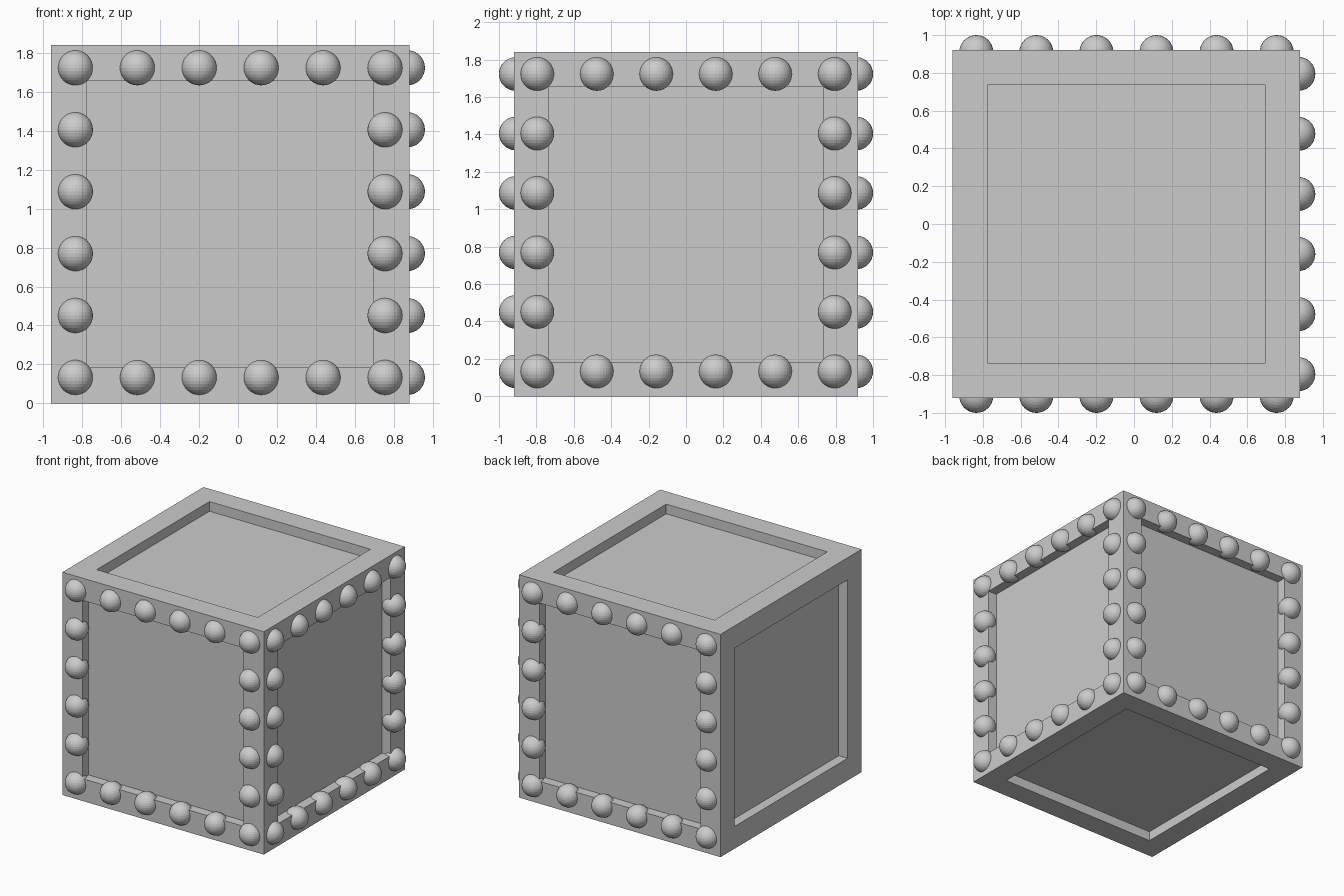
import bpy, bmesh
from mathutils import Vector, Matrix

if "Cube" in bpy.data.objects:
    bpy.data.objects.remove(bpy.data.objects["Cube"])

SIZE, CX = 1.84, -0.04        # box edge and its centre in x
H = SIZE / 2
BORDER, DEPTH = 0.26, 0.08    # frame width and panel recess
R, SINK = 0.09, 0.01          # stud radius and how far its centre is sunk
N, HALF = 6, 0.795            # studs per edge and half span of the ring
CENTRE = Vector((CX, 0, H))


def add_object(name, bm):
    mesh = bpy.data.meshes.new(name)
    bm.to_mesh(mesh)
    bm.free()
    obj = bpy.data.objects.new(name, mesh)
    bpy.context.collection.objects.link(obj)
    return obj


# Box with a straight-walled recessed panel on all six faces
bm = bmesh.new()
bmesh.ops.create_cube(bm, size=SIZE, matrix=Matrix.Translation(CENTRE))
panels = bm.faces[:]
bmesh.ops.inset_individual(bm, faces=panels, thickness=BORDER, depth=0)
for face in panels:
    normal = face.normal.copy()
    inner = bmesh.ops.extrude_discrete_faces(bm, faces=[face])["faces"][0]
    bmesh.ops.translate(bm, verts=inner.verts[:], vec=-normal * DEPTH)
bmesh.ops.recalc_face_normals(bm, faces=bm.faces[:])
add_object("crate_box", bm)


# Ring of round studs around the frame of one side
def stud_ring(name, normal):
    side = Vector((0, 0, 1)).cross(normal)
    bm = bmesh.new()
    for i in range(N):
        for j in range(N):
            if i in (0, N - 1) or j in (0, N - 1):
                u = -HALF + 2 * HALF * i / (N - 1)
                v = -HALF + 2 * HALF * j / (N - 1) + 0.008
                pos = CENTRE + normal * (H - SINK) + side * u + Vector((0, 0, v))
                bmesh.ops.create_uvsphere(bm, u_segments=32, v_segments=16, radius=R,
                                          matrix=Matrix.Translation(pos))
    return add_object(name, bm)


# Studs on front, back and right; the left side, top and bottom stay plain
stud_ring("front_studs", Vector((0, -1, 0)))
stud_ring("back_studs", Vector((0, 1, 0)))
stud_ring("right_studs", Vector((1, 0, 0)))
